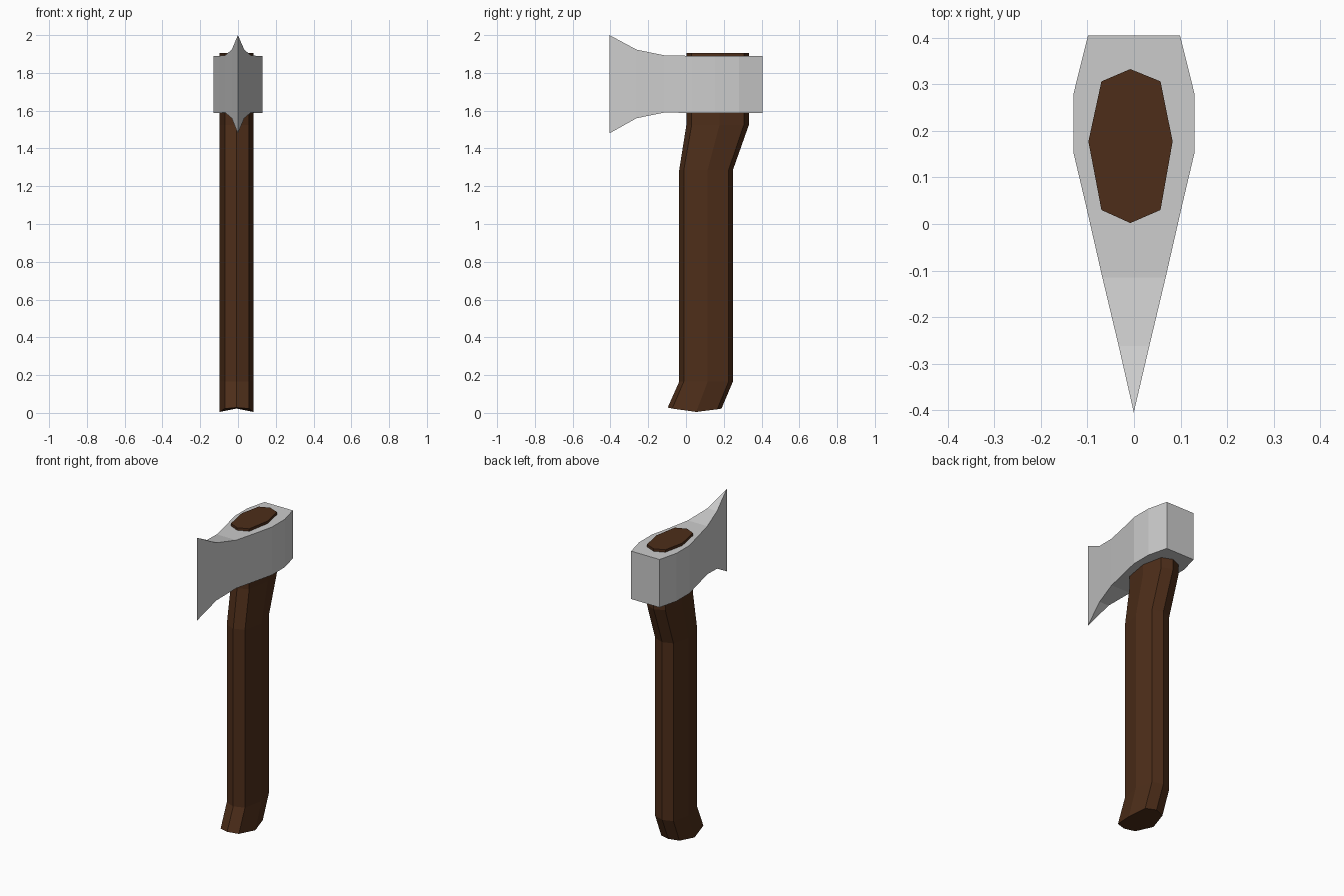
import bpy

if "Cube" in bpy.data.objects:
    bpy.data.objects.remove(bpy.data.objects["Cube"])


def loft(name, rings, color=None):
    """Skin a list of equal-length point rings and cap both ends."""
    n = len(rings[0])
    verts = [p for r in rings for p in r]
    faces = [(k * n + i, k * n + (i + 1) % n, (k + 1) * n + (i + 1) % n, (k + 1) * n + i)
             for k in range(len(rings) - 1) for i in range(n)]
    faces += [tuple(reversed(range(n))), tuple(range(len(verts) - n, len(verts)))]
    mesh = bpy.data.meshes.new(name)
    mesh.from_pydata(verts, [], faces)
    mesh.validate()
    obj = bpy.data.objects.new(name, mesh)
    bpy.context.collection.objects.link(obj)
    if color:
        mat = bpy.data.materials.new(name + "_wood")
        mat.diffuse_color = color
        mat.use_nodes = True
        mat.node_tree.nodes["Principled BSDF"].inputs["Base Color"].default_value = mat.diffuse_color
        mesh.materials.append(mat)
    return obj


# Handle: eight-sided section, (x, fraction along depth), counter-clockwise
section = [(-0.008, 0.0), (0.057, 0.085), (0.083, 0.53), (0.057, 0.92),
           (-0.008, 1.0), (-0.07, 0.92), (-0.098, 0.53), (-0.07, 0.085)]
# Stations up the handle: front y, back y, z
stations = [(-0.097, 0.188, 0.028), (-0.036, 0.248, 0.165),
            (-0.036, 0.248, 1.285), (0.002, 0.333, 1.525), (0.002, 0.333, 1.906)]
rings = [[(x, y0 + t * (y1 - y0), z) for x, t in section] for y0, y1, z in stations]
# The butt end is slightly folded: its middle hangs lower than front and back
drop = [0.0, 0.005, 0.023, 0.009, 0.005, 0.009, 0.023, 0.005]
rings[0] = [(x, y, z - d) for (x, y, z), d in zip(rings[0], drop)]
loft("handle", rings, (0.075, 0.027, 0.010, 1))

# Axe head: y, half width, bottom z, top z from cutting edge to poll
head = [(-0.405, 0.0005, 1.48, 2.0), (-0.262, 0.033, 1.56, 1.923),
        (-0.115, 0.068, 1.59, 1.893), (0.03, 0.101, 1.588, 1.89),
        (0.153, 0.13, 1.588, 1.89), (0.28, 0.13, 1.588, 1.89),
        (0.405, 0.099, 1.588, 1.89)]
blade = loft("axe_head", [[(-w, y, b), (-w, y, t), (w, y, t), (w, y, b)]
                          for y, w, b, t in head])

# Consistent outward normals
import bmesh
for obj in bpy.data.objects:
    bm = bmesh.new()
    bm.from_mesh(obj.data)
    bmesh.ops.remove_doubles(bm, verts=bm.verts, dist=0.002)
    bmesh.ops.recalc_face_normals(bm, faces=bm.faces)
    bm.to_mesh(obj.data)
    bm.free()
